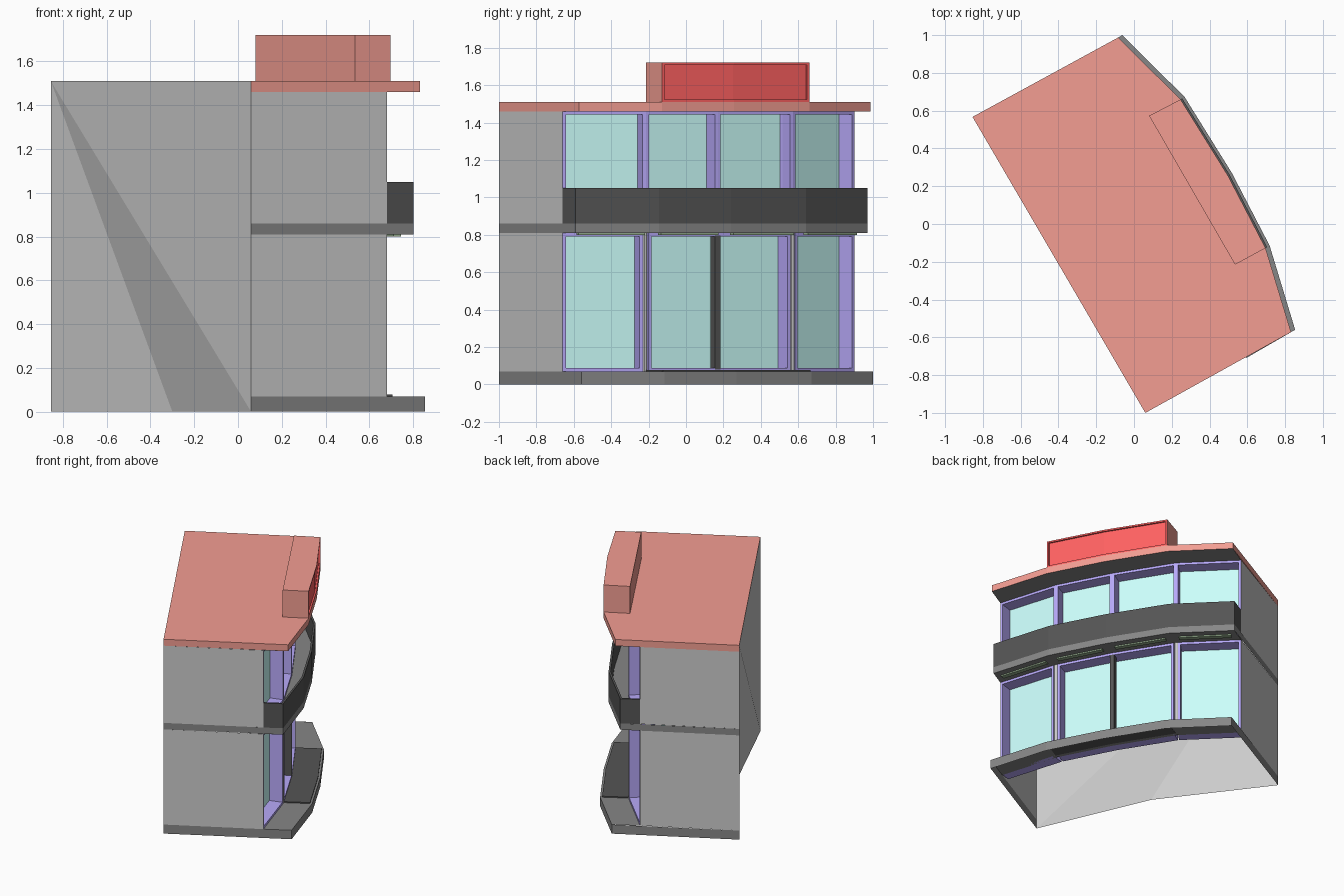
import bpy, bmesh, math
from mathutils import Vector as V

if "Cube" in bpy.data.objects:
    bpy.data.objects.remove(bpy.data.objects["Cube"])

def mat(name, *c):
    m = bpy.data.materials.new(name)
    m.diffuse_color = (*c, 1)
    m.use_nodes = True
    m.node_tree.nodes["Principled BSDF"].inputs["Base Color"].default_value = m.diffuse_color
    return m

RED = mat("roof_red", 0.9, 0.34, 0.29)
SIGN = mat("bright_red", 1.0, 0.12, 0.12)
DARK = mat("dark_grey", 0.24, 0.24, 0.24)
BLACK = mat("black", 0.09, 0.09, 0.09)
PURPLE = mat("frame_purple", 0.48, 0.4, 0.96)
GLASS = mat("glass", 0.6, 1.0, 0.97)
GREEN = mat("light_green", 0.3, 0.42, 0.27)

# Plan: two back corners, curved facade line and outward direction
A, C = V((0.06, -1.0)), V((-0.855, 0.567))
F = [V(p) for p in ((0.68, -0.66), (0.545, -0.215), (0.345, 0.17),
                    (0.095, 0.572), (-0.235, 0.90))]
N = V((0.866, 0.5))
T = (C - A).normalized()

def edge(k):
    return [p + N * k for p in F]

def make(name, faces, m=None):
    bm = bmesh.new()
    for f in faces:
        bm.faces.new([bm.verts.new(p) for p in f])
    bmesh.ops.remove_doubles(bm, verts=bm.verts, dist=1e-5)
    bmesh.ops.recalc_face_normals(bm, faces=bm.faces)
    me = bpy.data.meshes.new(name)
    bm.to_mesh(me)
    bm.free()
    ob = bpy.data.objects.new(name, me)
    bpy.context.collection.objects.link(ob)
    if m:
        me.materials.append(m)
    return ob

def at(p, z):
    return (p.x, p.y, z)

def wall(pts, z0, z1):
    return [[at(a, z0), at(b, z0), at(b, z1), at(a, z1)] for a, b in zip(pts, pts[1:])]

def sheet(inner, outer, z):
    return [[at(inner[i], z), at(outer[i], z), at(outer[i + 1], z), at(inner[i + 1], z)]
            for i in range(len(inner) - 1)]

def ribbon(front, back, z0, z1):
    """Solid following a plan polyline."""
    ends = wall([front[0], back[0]], z0, z1) + wall([front[-1], back[-1]], z0, z1)
    return (wall(front, z0, z1) + wall(back, z0, z1) + ends
            + sheet(back, front, z0) + sheet(back, front, z1))

def outward(a, b):
    d = (b - a).normalized()
    return V((d.y, -d.x))

# Side walls and the dented back wall
sides = []
for z0, z1 in ((0.07, 0.81), (0.86, 1.46)):
    sides += wall([A, F[0]], z0, z1) + wall([F[-1], C], z0, z1)
make("side_walls", sides)
dent = (-0.3, -0.17, 0)
a0, a1, c0, c1 = at(A, 0), at(A, 1.51), at(C, 0), at(C, 1.51)
make("back_wall", [[a0, a1, c1], [a0, c1, dent], [dent, c1, c0]])

# Base, balcony slab and roof
base, mid, roof = edge(0.2), edge(0.14), edge(0.175)
inner = edge(-0.1)
make("base_slab", wall([A, *base, C], 0, 0.07) + sheet(edge(-0.03), base, 0.07), DARK)
make("balcony_slab", wall([A, *mid, C], 0.81, 0.86) + sheet(inner, mid, 0.81)
     + sheet(inner, mid, 0.86), DARK)
outline = [A, *roof, C]
make("roof", wall(outline, 1.46, 1.51) + [[at(p, 1.51) for p in outline]], RED)
make("roof_soffit", sheet(inner, roof, 1.46), DARK)

# Balcony parapet
lip = edge(0.125)
make("balcony_parapet", ribbon(mid, lip, 0.86, 1.05), BLACK)
for name, i, s in (("front", 0, 1), ("rear", -1, -1)):
    q = T * 0.015 * s
    make("parapet_end_" + name, ribbon([F[i], mid[i]], [F[i] + q, mid[i] + q], 0.86, 1.05), BLACK)

def window(name, pts, z0, z1, trim0=0.0, trim1=0.0, bw=0.018, depth=0.1):
    """Deep frame around recessed glass, following a plan polyline."""
    pts = [p.copy() for p in pts]
    d0, d1 = (pts[1] - pts[0]).normalized(), (pts[-1] - pts[-2]).normalized()
    pts[0] += d0 * trim0
    pts[-1] -= d1 * trim1
    front = [pts[0], pts[0] + d0 * bw, *pts[1:-1], pts[-1] - d1 * bw, pts[-1]]
    back = []
    for i, p in enumerate(front):
        n1 = outward(front[max(i - 1, 0)], front[max(i, 1)])
        j = min(i, len(front) - 2)
        n = (n1 + outward(front[j], front[j + 1])).normalized()
        back.append(p - n * depth / n.dot(n1))
    faces = ribbon(front[:2], back[:2], z0, z1) + ribbon(front[-2:], back[-2:], z0, z1)
    faces += ribbon(front[1:-1], back[1:-1], z0, z0 + bw)
    faces += ribbon(front[1:-1], back[1:-1], z1 - bw, z1)
    make(name + "_frame", faces, PURPLE)
    pane = [b.lerp(f, 0.03) for f, b in zip(front, back)][1:-1]
    make(name + "_glass", wall(pane, z0 + bw, z1 - bw), GLASS)

# Windows, shop doors and corner columns
for i in range(4):
    window(f"upper_window_{i + 1}", F[i:i + 2], 0.86, 1.46)
window("lower_window_left", F[:2], 0.07, 0.81, 0, 0.016)
window("shop_doors", F[1:4], 0.07, 0.81, 0.016, 0.016)
window("lower_window_right", F[3:], 0.07, 0.81, 0.016, 0)
for k in (1, 3):
    bpy.ops.mesh.primitive_cylinder_add(vertices=12, radius=0.015, depth=0.74,
                                        location=at(F[k] - N * 0.015, 0.44))
    bpy.context.object.name = f"column_{k}"
    bpy.ops.object.shade_smooth_by_angle()
w = T * 0.016
post = [F[2] - w, F[2] + w]
make("door_post", ribbon(post, [p - N * 0.05 for p in post], 0.08, 0.795), BLACK)
make("entrance_mat", ribbon(edge(0.185)[1:4], edge(0.0)[1:4], 0.068, 0.078), BLACK)

# Lights under the balcony
line = edge(0.07)
for i in range(4):
    a, b = line[i].lerp(line[i + 1], 0.1), line[i].lerp(line[i + 1], 0.9)
    n = outward(a, b) * 0.018
    make(f"soffit_light_{i + 1}", ribbon([a + n, b + n], [a - n, b - n], 0.8, 0.812), GREEN)

# Sign box on the roof with a recessed front panel
front = roof[1:4]
back = [V((0.535, -0.215)), V((0.308, 0.178)), V((0.08, 0.573))]
z0, z1, b = 1.51, 1.72, 0.012
make("sign_box", wall(back, z0, z1) + wall([front[0], back[0]], z0, z1)
     + wall([front[-1], back[-1]], z0, z1) + sheet(back, front, z1), RED)
f_in = [front[0].lerp(front[1], 0.03), front[1], front[2].lerp(front[1], 0.03)]
rec = [p - N * 0.012 for p in f_in]
border = (wall(front, z0, z0 + b) + wall(front, z1 - b, z1)
          + wall([front[0], f_in[0]], z0 + b, z1 - b) + wall([f_in[2], front[2]], z0 + b, z1 - b))
border += sheet(rec, f_in, z0 + b) + sheet(rec, f_in, z1 - b)
border += wall([f_in[0], rec[0]], z0 + b, z1 - b) + wall([f_in[2], rec[2]], z0 + b, z1 - b)
make("sign_border", border, SIGN)
make("sign_panel", wall(rec, z0 + b, z1 - b), SIGN)
